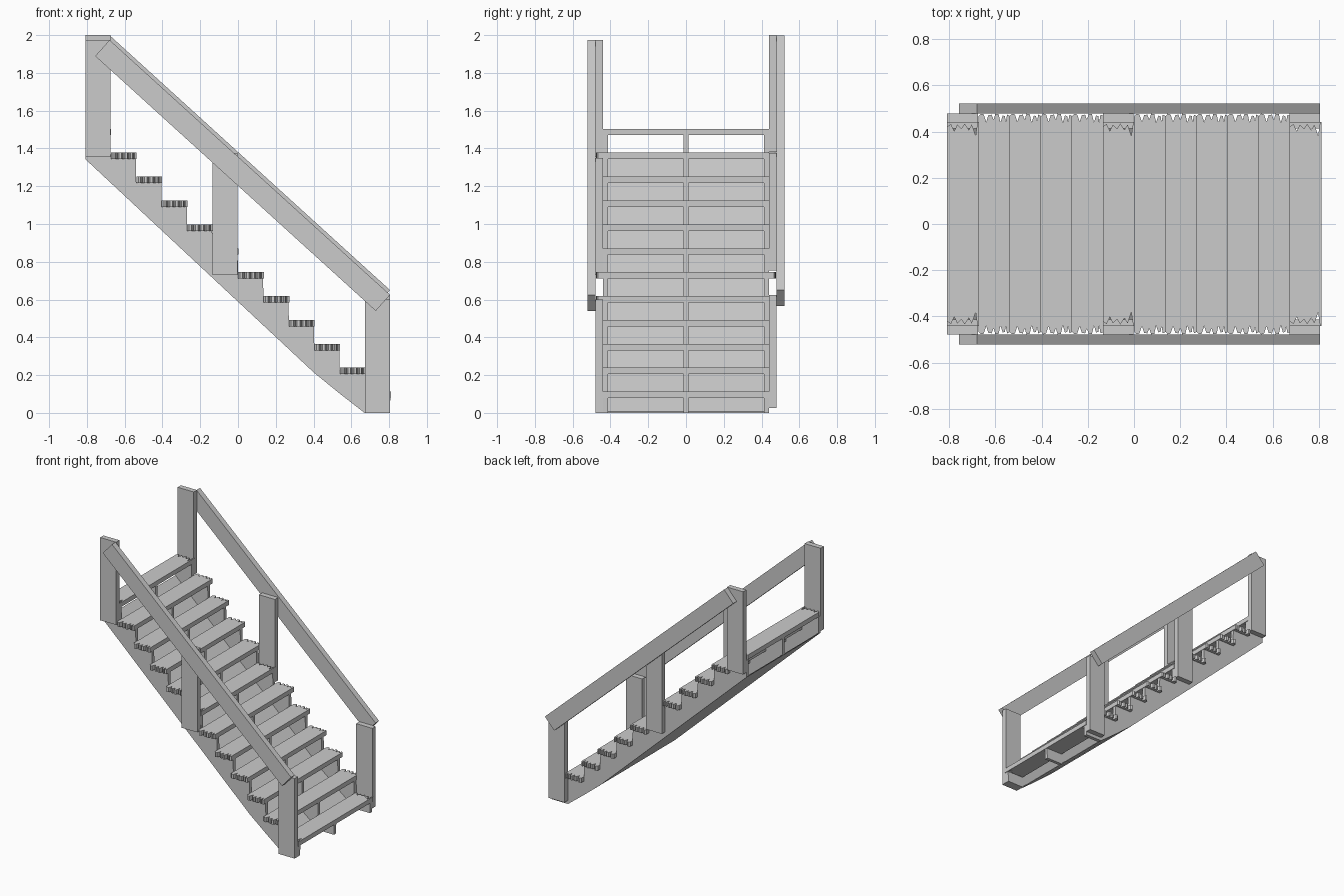
import bpy, bmesh, math
from mathutils import Vector

if "Cube" in bpy.data.objects:
    bpy.data.objects.remove(bpy.data.objects["Cube"])

RUN, RISE, N = 0.1347, 0.1265, 12
X0, TOP = -0.808, 1.504
THICK = 0.034


def prism(name, pts, offset):
    """Extrude a closed 3D outline along an offset vector."""
    bm = bmesh.new()
    face = bm.faces.new([bm.verts.new(p) for p in pts])
    ext = bmesh.ops.extrude_face_region(bm, geom=[face])
    vs = [g for g in ext["geom"] if isinstance(g, bmesh.types.BMVert)]
    bmesh.ops.translate(bm, verts=vs, vec=Vector(offset))
    bmesh.ops.recalc_face_normals(bm, faces=bm.faces)
    me = bpy.data.meshes.new(name)
    bm.to_mesh(me)
    bm.free()
    ob = bpy.data.objects.new(name, me)
    bpy.context.collection.objects.link(ob)
    return ob


def side_plate(name, profile, y0, y1):
    """Flat plate with an x-z profile between two y positions."""
    return prism(name, [(x, y0, z) for x, z in profile], (0, y1 - y0, 0))


def step_top(i):
    return TOP - RISE * i


# splintered tread ends: (fraction across tread, depth of notch)
SPLINTER = [(0, 0.012), (0.08, 0), (0.17, 0.003), (0.25, 0.035), (0.32, 0.006),
            (0.42, 0.004), (0.48, 0.026), (0.54, 0), (0.64, 0.002),
            (0.70, 0.038), (0.77, 0.008), (0.84, 0.01), (0.87, 0.036), (0.91, 0.004), (1, 0.01)]
# deeper splinters where a tread stops against a post
SHORT = [(0, 0.02), (0.12, 0.01), (0.22, 0.04), (0.32, 0.012), (0.45, 0.03),
         (0.55, 0.008), (0.68, 0.035), (0.78, 0.012), (0.9, 0.06), (0.96, 0.0), (1, 0.0)]

for i in range(N):
    x = X0 + RUN * i
    at_post = i in (0, 5, 11)
    ends, half = (SHORT, 0.442) if at_post else (SPLINTER, 0.477)
    z = step_top(i) - THICK
    back = [(x + f * (RUN + 0.002), half - d, z) for f, d in ends]
    front = [(px, -py, pz) for px, py, pz in reversed(back)]
    prism(f"tread_{i + 1}", back + front, (0, 0, THICK))

# sawtooth stringers
LOWER = [(0.67, 0), (0.535, 0.105), (0.40, 0.215), (X0, 1.343)]
saw = [(0.804, 0)] + LOWER
for i in range(N):
    z = step_top(i) - THICK
    saw += [(X0 + RUN * i, z), (X0 + RUN * (i + 1) - 0.002, z)]
for name, y0, y1 in (("front_stringer", -0.44, -0.413),
                     ("middle_stringer", -0.012, 0.012),
                     ("back_stringer", 0.413, 0.44)):
    side_plate(name, saw, y0, y1)

# underside panel between stringers
upper = [(x, z + 0.008) for x, z in reversed(LOWER)]
side_plate("underside_panel", LOWER + upper, -0.413, 0.413)

# posts and handrails, the back side sits slightly higher
for side, s, dz in (("front", -1, 0.0), ("back", 1, 0.025)):
    for label, x, z in (("upper", -0.808, 1.355), ("middle", -0.135, 0.73), ("lower", 0.672, 0.0)):
        h = 0.60 if label == "lower" else 0.62
        x1, z0 = x + 0.133, z + dz
        side_plate(f"{side}_{label}_post",
                   [(x, z0), (x1, z0), (x1, z0 + h), (x, z0 + h)], s * 0.44, s * 0.479)
    side_plate(f"{side}_handrail",
               [(-0.756, 1.889 + dz), (0.729, 0.54 + dz), (0.805, 0.625 + dz), (-0.68, 1.974 + dz)],
               s * 0.479, s * 0.521)
